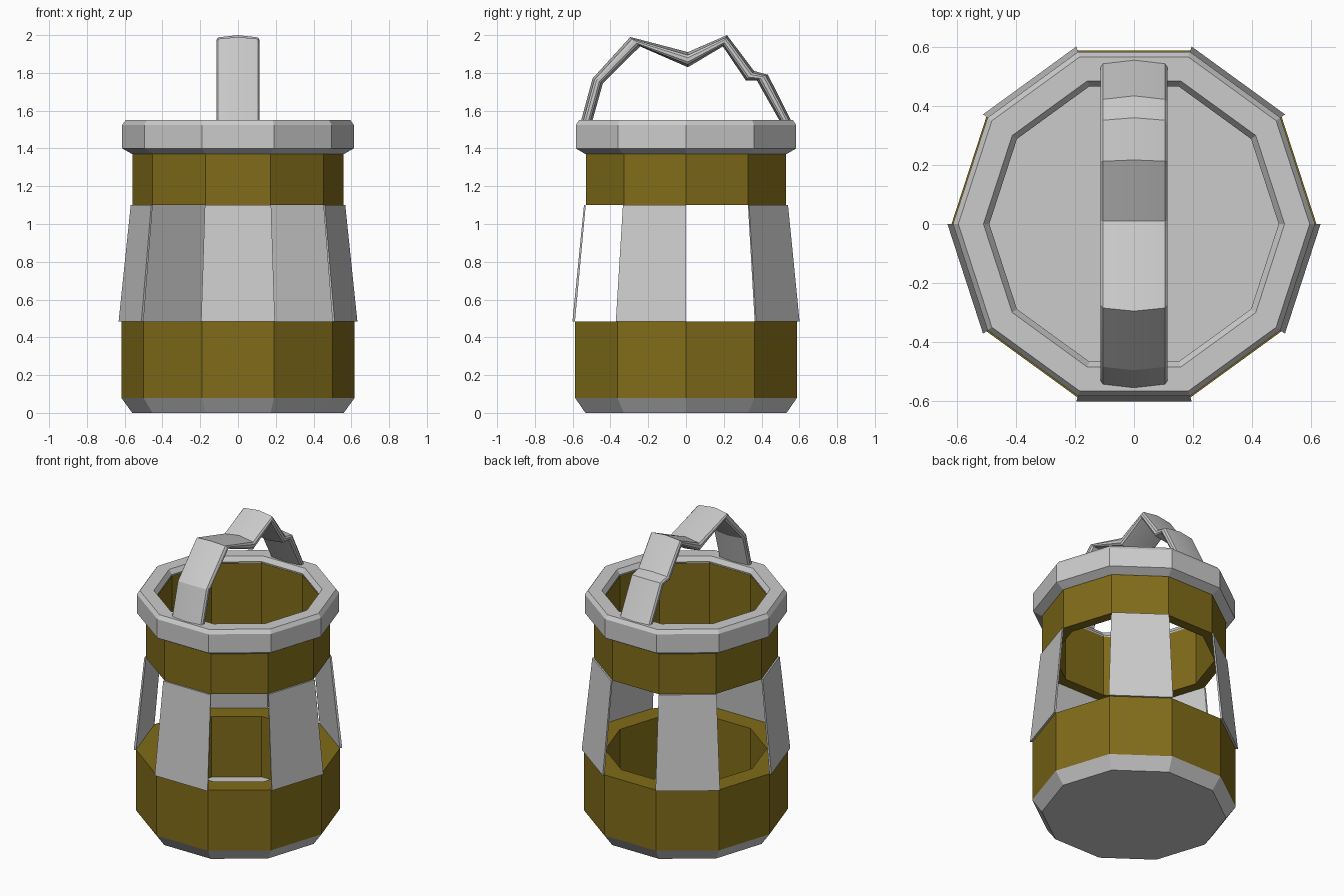
import bpy, bmesh, math

if "Cube" in bpy.data.objects:
    bpy.data.objects.remove(bpy.data.objects["Cube"])

SIDES = 10
STEP = math.tau / SIDES

olive = bpy.data.materials.new("olive")
olive.diffuse_color = (0.22, 0.15, 0.01, 1)
olive.use_nodes = True
olive.node_tree.nodes["Principled BSDF"].inputs["Base Color"].default_value = olive.diffuse_color


def finish(bm, name, mat=None):
    bmesh.ops.recalc_face_normals(bm, faces=bm.faces[:])
    mesh = bpy.data.meshes.new(name)
    bm.to_mesh(mesh)
    bm.free()
    obj = bpy.data.objects.new(name, mesh)
    bpy.context.collection.objects.link(obj)
    if mat:
        mesh.materials.append(mat)
    return obj


def sweep(sections, name, mat=None, loop=False):
    """Skin a list of closed sections; loop joins last to first, else ends are capped."""
    bm = bmesh.new()
    rows = [[bm.verts.new(p) for p in s] for s in sections]
    pairs = list(zip(rows, rows[1:]))
    if loop:
        pairs.append((rows[-1], rows[0]))
    else:
        bm.faces.new(rows[0])
        bm.faces.new(rows[-1])
    for a, b in pairs:
        for i in range(len(a)):
            j = (i + 1) % len(a)
            bm.faces.new((a[i], a[j], b[j], b[i]))
    return finish(bm, name, mat)


def at_corner(profile, k):
    """Place an (r, z) profile on decagon corner k."""
    c, s = math.cos(k * STEP), math.sin(k * STEP)
    return [(r * c, r * s, z) for r, z in profile]


def ring(profile, name, mat=None):
    return sweep([at_corner(profile, k) for k in range(SIDES)], name, mat, loop=True)


# Chamfered base plate, its top is the floor
sweep([[at_corner([p], k)[0] for k in range(SIDES)]
       for p in ((0.56, 0.0), (0.618, 0.08))], "base")

# Olive bands
ring([(0.618, 0.08), (0.618, 0.485), (0.49, 0.485), (0.49, 0.08)], "lower_band", olive)
ring([(0.558, 1.10), (0.558, 1.40), (0.49, 1.40), (0.49, 1.10)], "upper_band", olive)
ring([(0.50, 1.40), (0.50, 1.51), (0.49, 1.51), (0.49, 1.40)], "neck_lining", olive)

# Grey rim
ring([(0.50, 1.37), (0.56, 1.37), (0.613, 1.40), (0.613, 1.525), (0.595, 1.55),
      (0.51, 1.55), (0.49, 1.52), (0.492, 1.51), (0.50, 1.51)], "top_rim")

# Five slats on alternate faces, one of them facing front
slat = [(0.632, 0.485), (0.568, 1.10), (0.558, 1.10), (0.618, 0.485)]
for n, k in enumerate((-3, -1, 1, 3, 5)):
    sweep([at_corner(slat, k), at_corner(slat, k + 1)], f"slat_{n + 1}")

# Bent strap handle: outer and inner path in (y, z)
outer = [(-0.56, 1.53), (-0.495, 1.77), (-0.295, 1.99), (0.01, 1.91), (0.217, 2.0),
         (0.36, 1.81), (0.434, 1.79), (0.565, 1.53)]
inner = [(-0.50, 1.53), (-0.44, 1.745), (-0.243, 1.94), (0.01, 1.83), (0.195, 1.94),
         (0.317, 1.76), (0.375, 1.76), (0.505, 1.53)]
half = [(0.0, 0.0), (0.105, 0.2), (0.113, 0.38), (0.113, 0.65), (0.105, 0.82), (0.0, 1.0)]
cross = half + [(-x, t) for x, t in half[-2:0:-1]]
handle = sweep([[(x, o[0] + (i[0] - o[0]) * t, o[1] + (i[1] - o[1]) * t) for x, t in cross]
                for o, i in zip(outer, inner)], "handle")
bpy.context.view_layer.objects.active = handle
handle.select_set(True)
bpy.ops.object.shade_smooth_by_angle(angle=math.radians(25))
